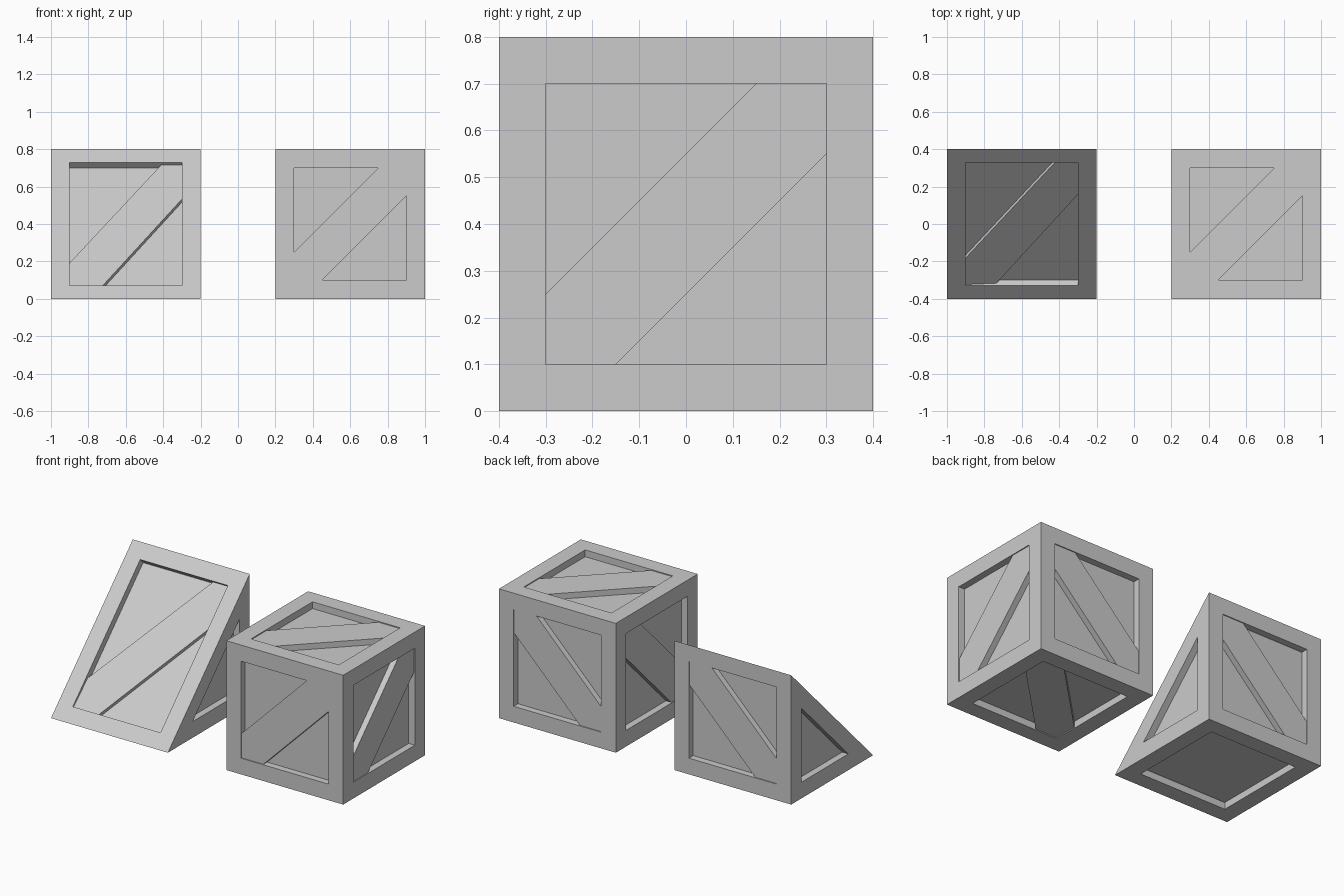
import bpy, bmesh
from mathutils import Vector

if "Cube" in bpy.data.objects:
    bpy.data.objects.remove(bpy.data.objects["Cube"])

FRAME, DEPTH = 0.1, 0.042
X, Y, Z = Vector((1, 0, 0)), Vector((0, 1, 0)), Vector((0, 0, 1))


def make_object(name, bm):
    bmesh.ops.recalc_face_normals(bm, faces=bm.faces)
    mesh = bpy.data.meshes.new(name)
    bm.to_mesh(mesh)
    bm.free()
    bpy.context.collection.objects.link(bpy.data.objects.new(name, mesh))


def framed_block(name, x0, x1, profile):
    """Bridge a (y, z) profile from x0 to x1 and recess a panel in every side."""
    bm = bmesh.new()
    a = [bm.verts.new((x0, y, z)) for y, z in profile]
    b = [bm.verts.new((x1, y, z)) for y, z in profile]
    bm.faces.new(a)
    bm.faces.new(b[::-1])
    for i in range(len(a)):
        j = (i + 1) % len(a)
        bm.faces.new((a[i], b[i], b[j], a[j]))
    bmesh.ops.recalc_face_normals(bm, faces=bm.faces)
    bm.normal_update()
    # each side: rim of frame, panel walls and sunken panel
    for face in list(bm.faces):
        n = face.normal.copy()
        outer = list(face.verts)
        pts = [v.co.copy() for v in outer]
        count = len(pts)
        inner = []
        for i in range(count):
            d1 = (pts[i] - pts[i - 1]).normalized()
            d2 = (pts[(i + 1) % count] - pts[i]).normalized()
            s1, s2 = n.cross(d1), n.cross(d2)
            inner.append(pts[i] + (s1 + s2) * FRAME / (1 + s1.dot(s2)))
        bm.faces.remove(face)
        rim = [bm.verts.new(p) for p in inner]
        floor = [bm.verts.new(p - n * DEPTH) for p in inner]
        for i in range(count):
            j = (i + 1) % count
            bm.faces.new((outer[i], outer[j], rim[j], rim[i]))
            bm.faces.new((rim[i], rim[j], floor[j], floor[i]))
        bm.faces.new(floor)
    make_object(name, bm)


def plank(name, corner, u, v, n, w, h, cuts, sinks):
    """Diagonal board across a w x h opening; cuts are bottom, right, top, left."""
    b, r, t, l = cuts
    outline = [(0, 0), (b, 0), (w, h - r), (w, h), (w - t, h), (0, l)]
    bm = bmesh.new()
    top = [bm.verts.new(corner + u * p + v * q - n * s) for (p, q), s in zip(outline, sinks)]
    low = [bm.verts.new(corner + u * p + v * q - n * DEPTH) for p, q in outline]
    bm.faces.new(top)
    bm.faces.new(low[::-1])
    for i in range(6):
        j = (i + 1) % 6
        bm.faces.new((top[i], low[i], low[j], top[j]))
    make_object(name, bm)


# Cube crate and wedge crate bodies
framed_block("cube_frame", 0.2, 1.0, [(-.4, 0), (.4, 0), (.4, .8), (-.4, .8)])
framed_block("wedge_frame", -1.0, -0.2, [(-.4, 0), (.4, 0), (.4, .8)])

# Diagonal boards on the six cube sides
even, shallow = (.15, .15, .15, .15), (.006,) * 6
for label, corner, u, v, n in (
        ("front", (.3, -.4, .1), X, Z, -Y), ("back", (.3, .4, .1), X, Z, Y),
        ("right", (1, -.3, .1), Y, Z, X), ("left", (.2, -.3, .1), Y, Z, -X),
        ("top", (.3, -.3, .8), X, Y, Z), ("bottom", (.3, -.3, 0), X, Y, -Z)):
    plank("cube_board_" + label, Vector(corner), u, v, n, .6, .6, even, shallow)

# Boards on the wedge back and slope
plank("wedge_board_back", Vector((-.9, .4, .1)), X, Z, Y, .6, .6, even, shallow)
up = (Y + Z).normalized()
out = (Z - Y).normalized()
foot = Vector((-.9, -.4, 0)) + up * FRAME
plank("wedge_board_slope", foot, X, up, out, .6, .8 * 2 ** .5 - 2 * FRAME,
      (.165, .26, .11, .19), (.008, .018, .018, .018, .018, .018))
